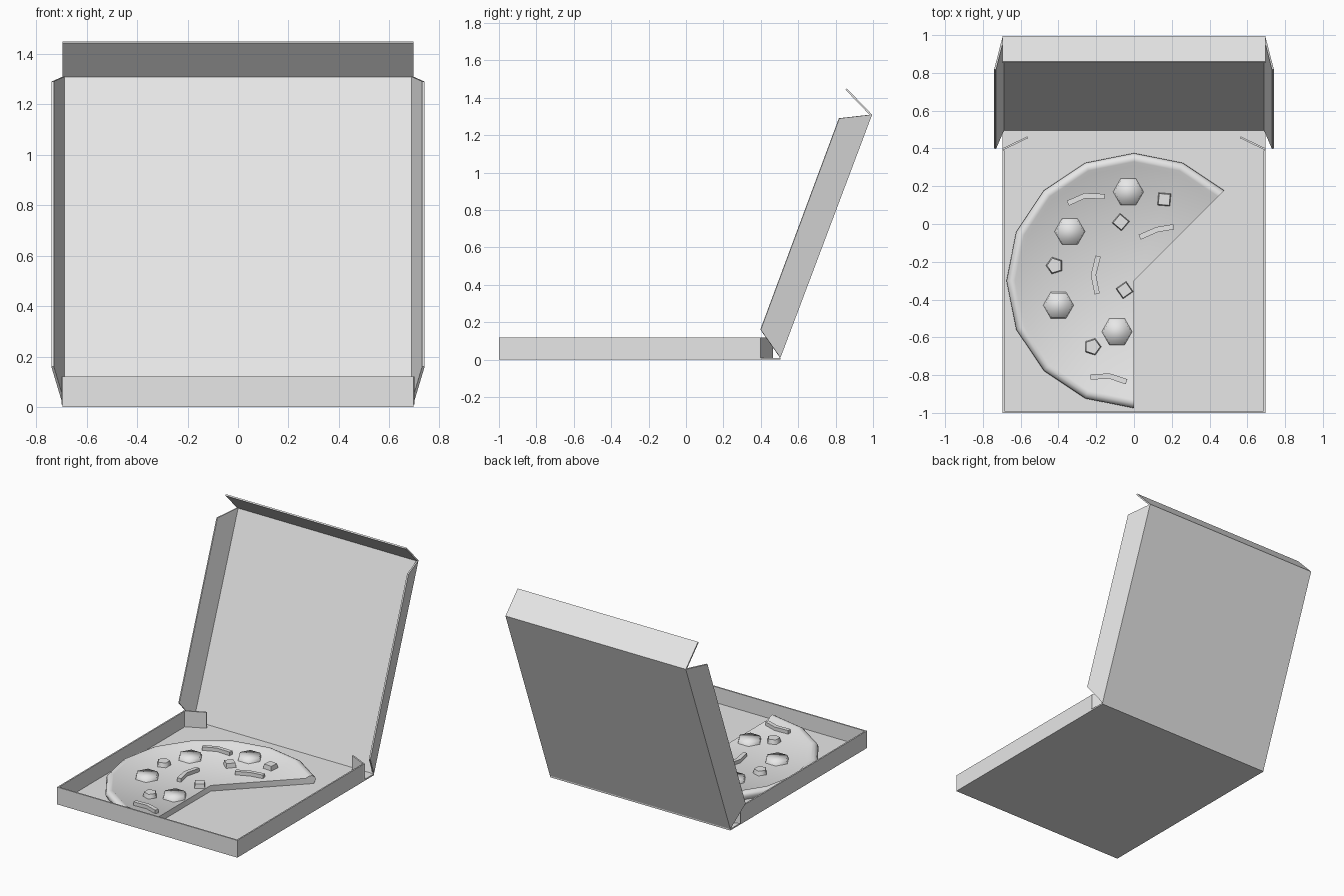
import bpy
import bmesh
from math import sin, cos, radians, pi
from mathutils import Vector, Matrix

default_cube = bpy.data.objects.get("Cube")
if default_cube:
    bpy.data.objects.remove(default_cube, do_unlink=True)

grey = bpy.data.materials.new("plain light grey")
GREY_COLOUR = (0.8, 0.8, 0.8, 1.0)
grey.use_nodes = True
grey.diffuse_color = GREY_COLOUR
for node in grey.node_tree.nodes:
    if node.type == 'BSDF_PRINCIPLED':
        node.inputs["Base Color"].default_value = GREY_COLOUR

CARD = 0.01          # cardboard thickness
HALF = 0.695         # half width of the box
FRONT, BACK = -1.0, 0.39
HINGE = 0.505
WALL = 0.12
TOP = 0.05           # height of the pizza surface


def finish(name, bm, smooth_angle=None):
    bmesh.ops.recalc_face_normals(bm, faces=bm.faces)
    mesh = bpy.data.meshes.new(name)
    bm.to_mesh(mesh)
    bm.free()
    mesh.materials.append(grey)
    obj = bpy.data.objects.new(name, mesh)
    bpy.context.scene.collection.objects.link(obj)
    if smooth_angle:
        bpy.ops.object.select_all(action='DESELECT')
        obj.select_set(True)
        bpy.context.view_layer.objects.active = obj
        bpy.ops.object.shade_smooth_by_angle(angle=radians(smooth_angle))
    return obj


def panel(name, corners, inside):
    """Card sheet through four corners, thickened towards the inside."""
    points = [Vector(c) for c in corners]
    normal = (points[1] - points[0]).cross(points[2] - points[0]).normalized()
    if normal.dot(Vector(inside)) < 0:
        normal.negate()
    bm = bmesh.new()
    outer = [bm.verts.new(p) for p in points]
    inner = [bm.verts.new(p + normal * CARD) for p in points]
    bm.faces.new(outer)
    bm.faces.new(inner)
    for i in range(len(points)):
        j = (i + 1) % len(points)
        bm.faces.new((outer[i], outer[j], inner[j], inner[i]))
    return finish(name, bm)


# Tray floor and front wall
panel("tray_floor", [(-HALF, FRONT, 0), (HALF, FRONT, 0),
                     (HALF, HINGE, 0), (-HALF, HINGE, 0)], (0, 0, 1))
panel("tray_front_wall", [(-HALF, FRONT, 0), (HALF, FRONT, 0),
                          (HALF, FRONT, WALL), (-HALF, FRONT, WALL)], (0, 1, 0))

# Lid back and front flap
LID_TOP_Y, LID_TOP_Z = 0.995, 1.31
panel("lid_panel", [(-HALF, HINGE, CARD), (HALF, HINGE, CARD),
                    (HALF, LID_TOP_Y, LID_TOP_Z), (-HALF, LID_TOP_Y, LID_TOP_Z)], (0, -1, 0))
panel("lid_front_flap", [(-HALF, LID_TOP_Y, LID_TOP_Z), (HALF, LID_TOP_Y, LID_TOP_Z),
                         (HALF, 0.86, 1.45), (-HALF, 0.86, 1.45)], (0, -1, -1))

# Parts repeated on both sides
for label, s in (("left", 1), ("right", -1)):
    x = s * HALF
    wide = s * 0.74
    panel(label + "_tray_wall", [(x, FRONT, 0), (x, BACK, 0),
                                 (x, BACK, WALL), (x, FRONT, WALL)], (-s, 0, 0))
    panel(label + "_tray_tab", [(x, BACK, CARD), (s * 0.56, 0.455, CARD),
                                (s * 0.56, 0.455, WALL), (x, BACK, WALL)], (0, 1, 0))
    panel(label + "_lid_flap", [(x, HINGE, CARD), (wide, 0.4, 0.16),
                                (wide, 0.82, 1.29), (x, LID_TOP_Y, LID_TOP_Z)], (-s, 0, 0))

# Pizza with a missing wedge: crust profile swept from cut to cut
CENTRE = Vector((0, -0.3, 0))
PROFILE = [(0.61, TOP), (0.63, 0.064), (0.65, 0.066), (0.668, 0.055),
           (0.675, 0.038), (0.66, CARD)]
bm = bmesh.new()
hub_top = bm.verts.new(CENTRE + Vector((0, 0, TOP)))
hub_low = bm.verts.new(CENTRE + Vector((0, 0, CARD)))
rings = []
for step in range(11):
    a = radians(45 + 22.5 * step)
    rings.append([bm.verts.new(CENTRE + Vector((r * cos(a), r * sin(a), z)))
                  for r, z in PROFILE])
for one, two in zip(rings, rings[1:]):
    bm.faces.new((hub_top, one[0], two[0]))
    bm.faces.new((hub_low, two[-1], one[-1]))
    for i in range(len(PROFILE) - 1):
        bm.faces.new((one[i], one[i + 1], two[i + 1], two[i]))
for cut in (rings[0], rings[-1]):
    bm.faces.new([hub_top] + cut + [hub_low])
finish("pizza", bm, 50)


def chunk(name, x, y, radius, sides, turn, height, taper):
    """Tapered many-sided topping sitting on the pizza."""
    bm = bmesh.new()
    place = Matrix.Translation((x, y, TOP + height / 2 - 0.005)) @ Matrix.Rotation(turn, 4, 'Z')
    bmesh.ops.create_cone(bm, cap_ends=True, cap_tris=False, segments=sides,
                          radius1=radius, radius2=radius * taper, depth=height, matrix=place)
    return finish(name, bm, 80)


# Sausage slices
for i, (x, y) in enumerate([(-0.03, 0.17), (-0.34, -0.04), (-0.4, -0.43), (-0.09, -0.57)]):
    chunk(f"sausage_slice_{i}", x, y, 0.082, 6, pi / 6, 0.03, 0.9)

# Small diced pieces
for i, (x, y, sides, turn) in enumerate([(0.16, 0.13, 4, 40), (-0.07, 0.01, 4, 5),
                                         (-0.05, -0.35, 4, -10), (-0.42, -0.22, 5, 90),
                                         (-0.22, -0.65, 5, -90)]):
    chunk(f"diced_piece_{i}", x, y, 0.048, sides, radians(turn), 0.035, 0.85)

# Bent vegetable strips
STRIPS = [[(-0.35, 0.11), (-0.26, 0.15), (-0.155, 0.145)],
          [(0.03, -0.07), (0.12, -0.03), (0.21, -0.015)],
          [(-0.19, -0.17), (-0.215, -0.27), (-0.195, -0.37)],
          [(-0.23, -0.81), (-0.13, -0.805), (-0.04, -0.835)]]
for i, path in enumerate(STRIPS):
    bm = bmesh.new()
    points = [Vector((x, y, TOP - 0.005)) for x, y in path]
    loops = []
    for k, p in enumerate(points):
        along = points[min(k + 1, 2)] - points[max(k - 1, 0)]
        side = Vector((-along.y, along.x, 0)).normalized() * 0.014
        up = Vector((0, 0, 0.03))
        loops.append([bm.verts.new(v) for v in (p - side, p + side, p + side + up, p - side + up)])
    for one, two in zip(loops, loops[1:]):
        for j in range(4):
            n = (j + 1) % 4
            bm.faces.new((one[j], one[n], two[n], two[j]))
    bm.faces.new(loops[0])
    bm.faces.new(loops[-1])
    finish(f"vegetable_strip_{i}", bm, 40)
